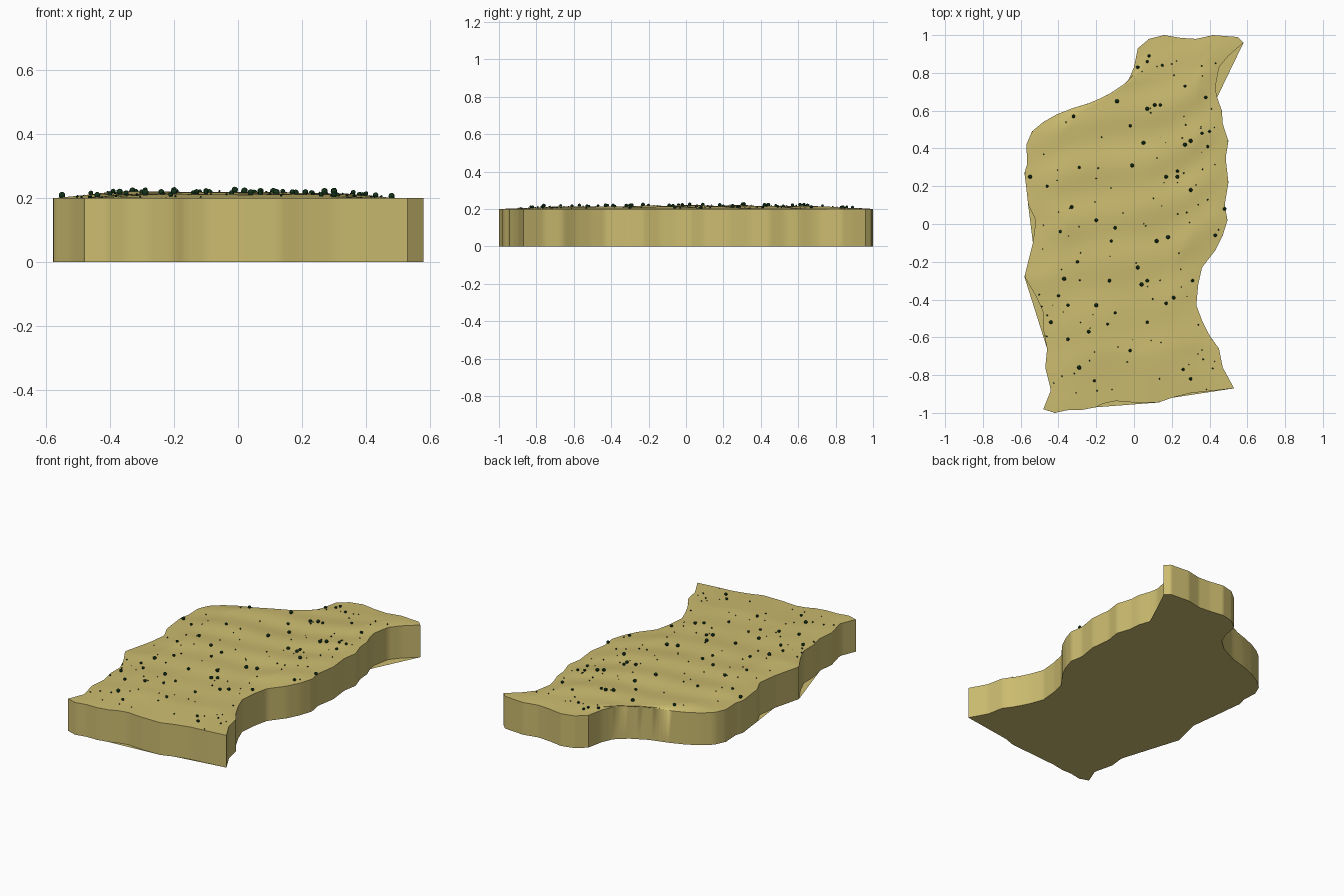
import bpy, bmesh, random
from math import sin, exp
from mathutils import Vector
from mathutils.bvhtree import BVHTree

if "Cube" in bpy.data.objects:
    bpy.data.objects.remove(bpy.data.objects["Cube"])

random.seed(4)
NU, NV, RIM = 60, 110, 0.2

# Outline of the slab, one list per side (left and right run front to back)
LEFT = [(-.48, -.98), (-.44, -.88), (-.47, -.76), (-.46, -.66), (-.48, -.56), (-.48, -.47),
        (-.52, -.38), (-.58, -.28), (-.56, -.2), (-.535, -.1), (-.52, .02), (-.56, .1),
        (-.57, .19), (-.58, .27), (-.565, .32), (-.57, .42), (-.54, .49), (-.48, .54),
        (-.41, .58), (-.32, .615), (-.2, .65), (-.1, .7), (-.03, .76), (0, .83), (.02, .93)]
RIGHT = [(.53, -.87), (.47, -.76), (.45, -.66), (.4, -.59), (.36, -.51), (.33, -.43),
         (.34, -.32), (.36, -.23), (.43, -.14), (.47, -.06), (.495, .02), (.48, .1),
         (.5, .22), (.485, .35), (.5, .44), (.47, .53), (.465, .6), (.44, .67),
         (.43, .72), (.45, .83), (.5, .89), (.58, .96)]
FRONT = [(-.48, -.98), (-.42, -1), (-.35, -.985), (-.28, -.985), (-.2, -.97), (-.17, -.953),
         (-.1, -.937), (0, -.945), (.13, -.945), (.2, -.92), (.3, -.895), (.4, -.885), (.53, -.87)]
BACK = [(.02, .93), (.08, .98), (.16, 1), (.25, .985), (.33, .98), (.42, 1), (.55, .99), (.58, .96)]
# Larger bushes
BUSHES = [(.08, .89), (.07, .86), (.02, .83), (.15, .84), (.27, .73), (.38, .67), (-.09, .65),
          (.07, .61), (.11, .63), (.14, .63), (-.32, .57), (-.02, .52), (.36, .48), (.4, .49),
          (.39, .41), (.3, .44), (.27, .42), (.05, .43), (-.01, .31), (-.29, .3), (.23, .28),
          (.17, .25), (.23, .25), (.3, .18), (-.55, .25), (-.46, .2), (-.33, .09), (.48, .08),
          (.43, -.06), (-.39, -.04), (-.1, -.02), (-.12, -.09), (.12, -.09), (.18, -.07),
          (-.2, .02), (-.3, -.2), (-.37, -.29), (-.13, -.3), (.02, -.23), (.04, -.32),
          (.07, -.3), (.31, -.3), (.21, -.39), (.17, -.42), (-.4, -.38), (-.35, -.43),
          (-.2, -.43), (-.1, -.47), (-.14, -.53), (-.44, -.52), (.07, -.52), (-.24, -.57),
          (-.35, -.61), (-.02, -.67), (-.29, -.76), (.26, -.77), (.3, -.82), (-.21, -.83)]


def material(name, color):
    m = bpy.data.materials.new(name)
    m.diffuse_color = (*color, 1)
    m.use_nodes = True
    m.node_tree.nodes["Principled BSDF"].inputs["Base Color"].default_value = m.diffuse_color
    return m


def add_object(name, bm, mat, smooth=None):
    me = bpy.data.meshes.new(name)
    bm.to_mesh(me)
    bm.free()
    me.materials.append(mat)
    ob = bpy.data.objects.new(name, me)
    bpy.context.collection.objects.link(ob)
    if smooth:
        bpy.ops.object.select_all(action='DESELECT')
        ob.select_set(True)
        bpy.context.view_layer.objects.active = ob
        bpy.ops.object.shade_smooth_by_angle(angle=smooth)
    return ob


def resample(points, n):
    pts = [Vector(p) for p in points]
    acc = [0]
    for a, b in zip(pts, pts[1:]):
        acc.append(acc[-1] + (b - a).length)
    out, k = [], 0
    for i in range(n + 1):
        d = acc[-1] * i / n
        while k < len(pts) - 2 and acc[k + 1] < d:
            k += 1
        out.append(pts[k].lerp(pts[k + 1], (d - acc[k]) / (acc[k + 1] - acc[k])))
    return out


def dune(x, y, u, v):
    fade = min(1, 6 * min(u, 1 - u)) * min(1, 8 * min(v, 1 - v))
    mound = .011 + .008 * exp(-((x + .2) ** 2 + (y - .1) ** 2) / .12)
    bend = y - .45 * x - .35 * x * x
    ripple = .0035 * sin(24 * bend + 1.5 * sin(5 * x)) * (.55 + .45 * sin(2.2 * y + .6))
    return RIM + fade * (mound + ripple + .0025 * sin(11 * x + 4 * y) * sin(9 * y - 3 * x))


sand = material("sand", (.60, .50, .16))
leaf = material("leaf", (.008, .04, .012))
grass = material("grass", (.03, .10, .03))

# Rolling top surface: patch spanned between the four sides
L, R, F, B = resample(LEFT, NV), resample(RIGHT, NV), resample(FRONT, NU), resample(BACK, NU)
bm = bmesh.new()
grid = []
for j in range(NV + 1):
    v, row = j / NV, []
    for i in range(NU + 1):
        u = i / NU
        p = (F[i].lerp(B[i], v) + L[j].lerp(R[j], u)
             - F[0].lerp(F[-1], u).lerp(B[0].lerp(B[-1], u), v))
        row.append(bm.verts.new((p.x, p.y, dune(p.x, p.y, u, v))))
    grid.append(row)
for a, b in zip(grid, grid[1:]):
    for i in range(NU):
        bm.faces.new((a[i], a[i + 1], b[i + 1], b[i]))
tree = BVHTree.FromBMesh(bm)

# Vertical cliff walls dropped from the rim
rim = [e for e in bm.edges if e.is_boundary]
walls = bmesh.ops.extrude_edge_only(bm, edges=rim)
for vert in (g for g in walls["geom"] if isinstance(g, bmesh.types.BMVert)):
    vert.co.z = 0
bmesh.ops.recalc_face_normals(bm, faces=bm.faces)
if grid[50][30].normal.z < 0 or grid[50][30].link_faces[0].normal.z < 0:
    bmesh.ops.reverse_faces(bm, faces=bm.faces)
add_object("terrain", bm, sand, .6)


# Flat base sheet, bridging straight across the small bays
def in_bay(x, y):
    return ((x > .4 and .68 < y < .95) or (x < -.4 and -.65 < y < -.29)
            or (-.19 < x < .12 and y < -.93) or (.21 < x < .52 and y < -.88)
            or (x < -.5 and .0 < y < .05))


bm = bmesh.new()
outline = FRONT[:-1] + RIGHT[:-1] + BACK[:0:-1] + LEFT[:0:-1]
base = bm.faces.new([bm.verts.new((x, y, 0)) for x, y in outline if not in_bay(x, y)])
base.normal_update()
if base.normal.z > 0:
    base.normal_flip()
bmesh.ops.triangulate(bm, faces=[base])
add_object("base", bm, sand)


# Bushes and grass tufts resting on the surface
def scatter(name, spots, mat, low, high, level):
    bm = bmesh.new()
    for x, y in spots:
        hit = tree.ray_cast(Vector((x, y, 1)), Vector((0, 0, -1)))[0]
        if hit:
            r = random.uniform(low, high)
            ball = bmesh.ops.create_icosphere(bm, subdivisions=level, radius=r)
            bmesh.ops.translate(bm, verts=ball["verts"], vec=hit + Vector((0, 0, r * .7)))
    add_object(name, bm, mat)


def random_spots(n):
    return [(random.uniform(-.52, .46), random.uniform(-.9, .92)) for _ in range(n)]


scatter("bushes", BUSHES, leaf, .007, .011, 2)
scatter("small_bushes", random_spots(80), leaf, .003, .005, 1)
scatter("grass_tufts", random_spots(40), grass, .002, .004, 1)
